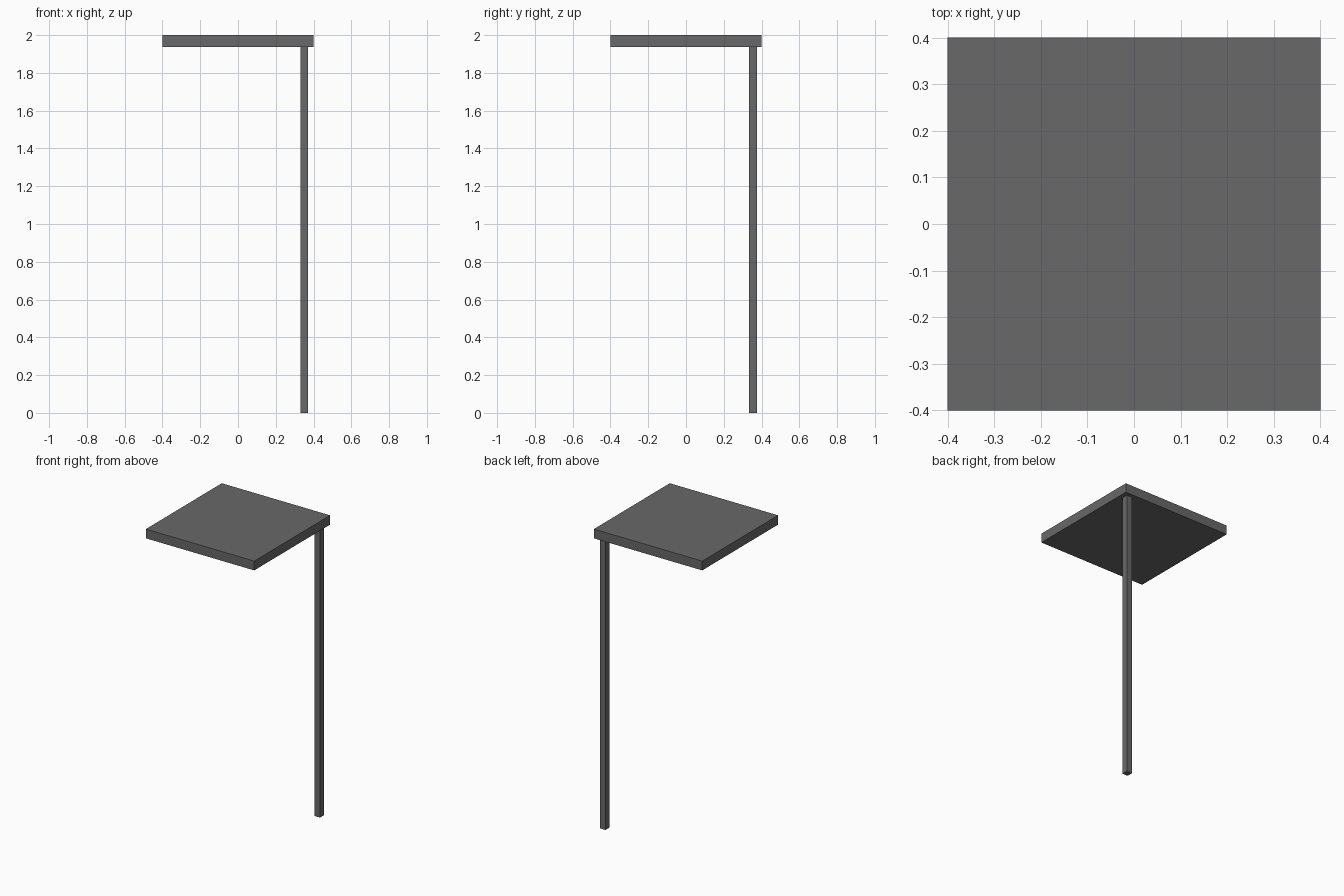
import bpy

if "Cube" in bpy.data.objects:
    bpy.data.objects.remove(bpy.data.objects["Cube"])

# single dark grey for the whole model
grey = bpy.data.materials.new("dark grey")
grey.diffuse_color = (0.14, 0.14, 0.14, 1.0)
grey.use_nodes = True
grey.node_tree.nodes["Principled BSDF"].inputs["Base Color"].default_value = grey.diffuse_color


def box(name, lo, hi):
    """Axis-aligned box between two corners."""
    centre = [(a + b) / 2 for a, b in zip(lo, hi)]
    bpy.ops.mesh.primitive_cube_add(size=1, location=centre)
    ob = bpy.context.object
    ob.name = name
    ob.scale = [b - a for a, b in zip(lo, hi)]
    bpy.ops.object.transform_apply(location=False, rotation=False, scale=True)
    ob.data.materials.append(grey)
    return ob


SLAB_BOTTOM = 1.938

# square top slab
box("top_slab", (-0.4, -0.4, SLAB_BOTTOM), (0.4, 0.4, 2.0))

# single square post under the back right corner
box("corner_post", (0.332, 0.334, 0.0), (0.371, 0.375, SLAB_BOTTOM))
